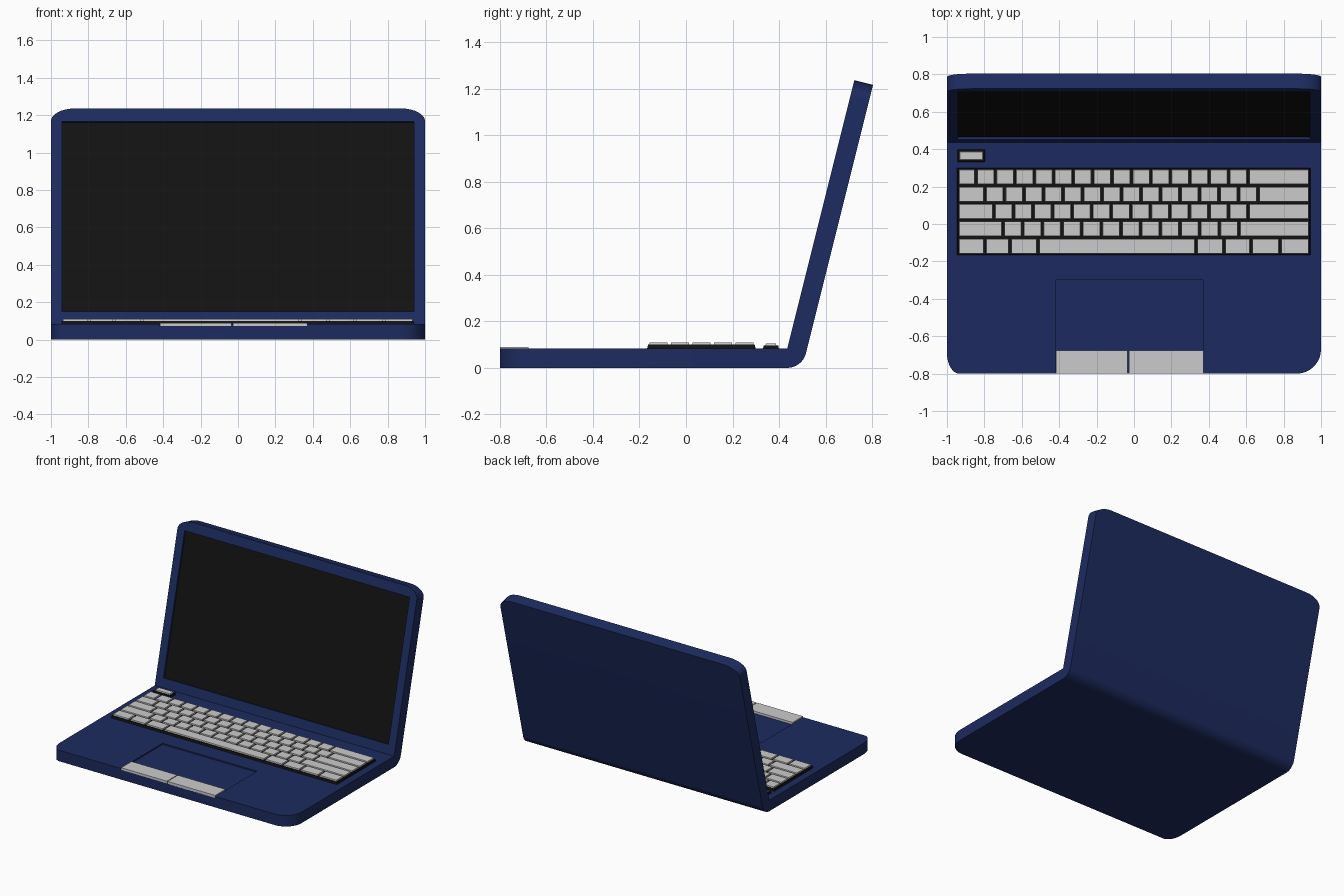
import bpy, bmesh, math
from mathutils import Matrix, Vector

if "Cube" in bpy.data.objects:
    bpy.data.objects.remove(bpy.data.objects["Cube"])

TILT = math.atan2(0.288, 1.152)
T = 0.083                       # slab thickness
HINGE = Vector((0, 0.435, T))
LID = Matrix.Translation(HINGE) @ Matrix.Rotation(-TILT, 4, 'X')
LID_LEN = 1.188


def material(name, color):
    m = bpy.data.materials.new(name)
    m.diffuse_color = (*color, 1)
    m.use_nodes = True
    m.node_tree.nodes["Principled BSDF"].inputs["Base Color"].default_value = m.diffuse_color
    return m


BLUE = material("navy", (0.012, 0.024, 0.115))
BLACK = material("black", (0.006, 0.006, 0.006))


def new_object(name, bm, mat=None):
    bmesh.ops.recalc_face_normals(bm, faces=bm.faces)
    me = bpy.data.meshes.new(name)
    bm.to_mesh(me)
    bm.free()
    ob = bpy.data.objects.new(name, me)
    bpy.context.collection.objects.link(ob)
    if mat:
        me.materials.append(mat)
    return ob


def add_box(bm, x, y, z, matrix=Matrix(), taper=0.0):
    size = Vector((x[1] - x[0], y[1] - y[0], z[1] - z[0]))
    mid = Vector((sum(x), sum(y), sum(z))) / 2
    verts = bmesh.ops.create_cube(bm, size=1)['verts']
    for v in verts:
        top = v.co.z > 0
        v.co = v.co * size
        if top and taper:
            v.co.x -= math.copysign(taper, v.co.x)
            v.co.y -= math.copysign(taper, v.co.y)
        v.co = matrix @ (v.co + mid)


def box(name, x, y, z, mat=None, matrix=Matrix(), taper=0.0):
    bm = bmesh.new()
    add_box(bm, x, y, z, matrix, taper)
    return new_object(name, bm, mat)


# Body: base, rounded hinge and lid as one side profile extruded across x
inner_top = LID @ Vector((0, 0, LID_LEN))
outer_top = LID @ Vector((0, T, LID_LEN))
profile = [(-0.8, T), (-0.8, 0)]
for i in range(13):
    a = -math.pi / 2 + (math.pi / 2 - TILT) * i / 12
    profile.append((HINGE.y + T * math.cos(a), T + T * math.sin(a)))
profile += [(outer_top.y, outer_top.z), (inner_top.y, inner_top.z), (HINGE.y, T)]

bm = bmesh.new()
face = bm.faces.new([bm.verts.new((-1, y, z)) for y, z in profile])
ext = bmesh.ops.extrude_face_region(bm, geom=[face])['geom']
bmesh.ops.translate(bm, vec=(2, 0, 0),
                    verts=[v for v in ext if isinstance(v, bmesh.types.BMVert)])


# Rounded corners: bevel, then stretch sideways to an ellipse
def round_corner(side, lid, radius, stretch):
    def at_corner(v):
        return v.co.x * side > 0.99 and (v.co.z > 1.1 if lid else v.co.y < -0.79)
    edges = [e for e in bm.edges if all(at_corner(v) for v in e.verts)]
    bmesh.ops.bevel(bm, geom=edges, offset=radius, segments=8, profile=0.5, affect='EDGES')
    for v in bm.verts:
        if v.co.x * side > 0.5 and (v.co.z > 1.05 if lid else v.co.y < -0.6):
            v.co.x = side * (1 - (1 - v.co.x * side) * stretch)


round_corner(-1, True, 0.07, 1.8)
round_corner(1, True, 0.07, 1.8)
round_corner(-1, False, 0.11, 0.6)
round_corner(1, False, 0.13, 1.0)
body = new_object("laptop_body", bm, BLUE)

# Recesses for the screen and the touchpad
SCREEN_Z = (0.069, 1.115)
cutters = [box("screen_cutter", (-0.94, 0.94), (-0.03, 0.016), SCREEN_Z, BLUE, LID),
           box("touchpad_cutter", (-0.42, 0.37), (-0.85, -0.3), (T - 0.01, T + 0.05), BLUE)]
for c in cutters:
    c.hide_render = True
    mod = body.modifiers.new(c.name, 'BOOLEAN')
    mod.object = c
    mod.operation = 'DIFFERENCE'
    mod.solver = 'EXACT'
bpy.ops.object.select_all(action='DESELECT')
body.select_set(True)
bpy.context.view_layer.objects.active = body
bpy.ops.object.convert(target='MESH')
bpy.ops.object.shade_smooth_by_angle(angle=math.radians(30))
for c in cutters:
    bpy.data.objects.remove(c)

# Screen panel
box("screen", (-0.94, 0.94), (0.014, 0.03), SCREEN_Z, BLACK, LID)

# Touchpad buttons
box("left_touchpad_button", (-0.416, -0.034), (-0.8, -0.677), (0.07, 0.09))
box("right_touchpad_button", (-0.028, 0.368), (-0.8, -0.677), (0.07, 0.09))

# Keyboard tray and power button
box("keyboard_tray", (-0.947, 0.944), (-0.168, 0.3), (T - 0.005, 0.1), BLACK, taper=0.005)
box("power_button_base", (-0.946, -0.796), (0.33, 0.4), (T - 0.005, 0.097), BLACK, taper=0.004)
box("power_button", (-0.934, -0.806), (0.34, 0.39), (0.09, 0.105), taper=0.004)


# Keys: wide end keys with even keys between them
def even_row(start, end, count):
    return [-0.942] + [start + (end - start) * i / count for i in range(count + 1)] + [0.94]


rows = [even_row(-0.845, 0.61, 14),
        even_row(-0.797, 0.663, 14),
        even_row(-0.749, 0.61, 13),
        even_row(-0.70, 0.561, 12),
        [-0.942, -0.797, -0.663, -0.513, 0.332, 0.481, 0.626, 0.781, 0.94]]
GAP = 0.006
bm = bmesh.new()
for r, edges in enumerate(rows):
    y1 = 0.298 - 0.0925 * r
    for x0, x1 in zip(edges, edges[1:]):
        add_box(bm, (x0 + GAP, x1 - GAP), (y1 - 0.0925 + GAP, y1 - GAP), (0.09, 0.11), taper=0.002)
new_object("keys", bm)
